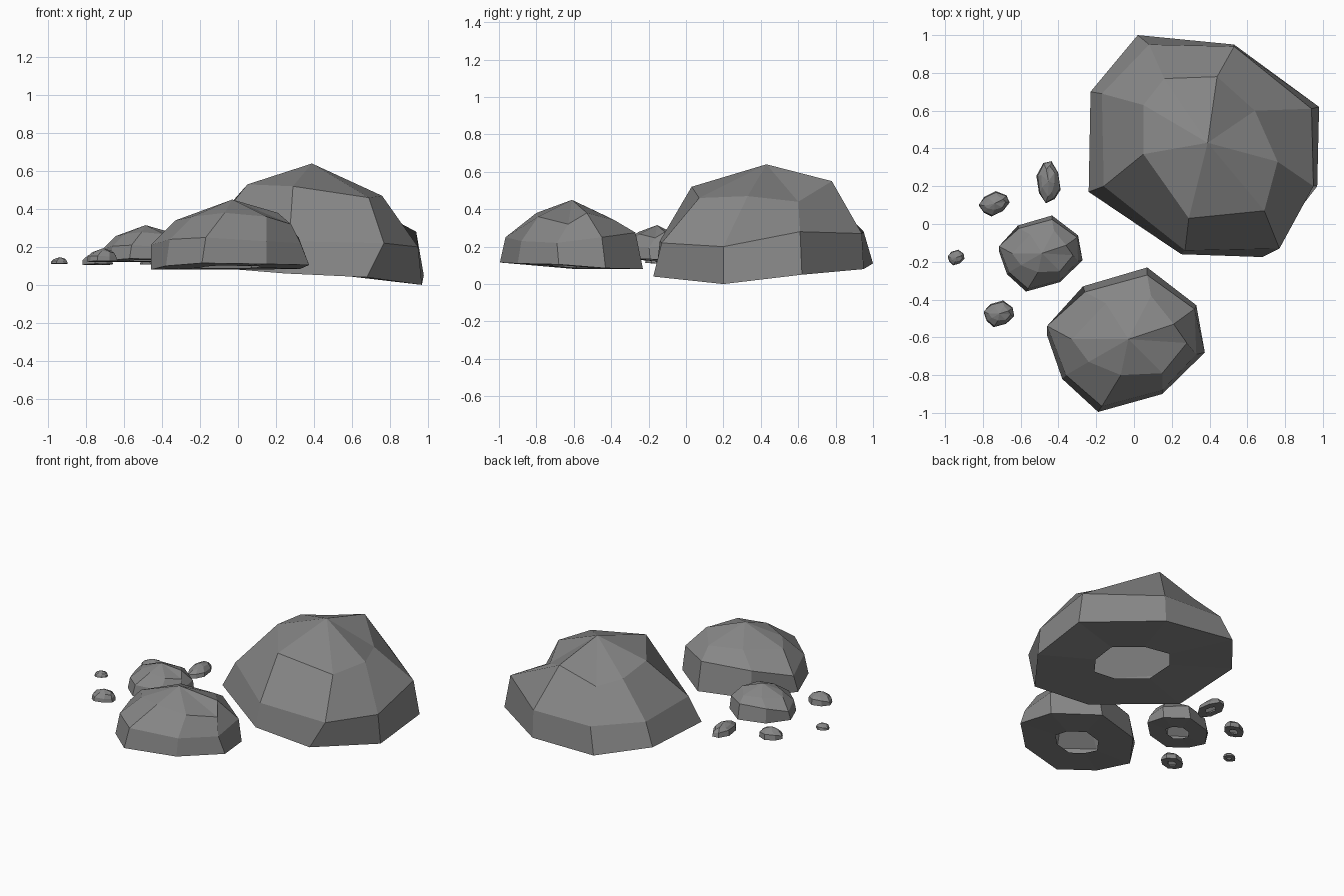
import bpy, bmesh
from math import radians
from mathutils import Vector, Matrix

if "Cube" in bpy.data.objects:
    bpy.data.objects.remove(bpy.data.objects["Cube"])

# Eight-sided rings, counter-clockwise: ground edge, shoulder, crown, then the peak
BOULDER = (
    [(-.24, .17, .10), (.25, -.16, .06), (.68, -.175, .04), (.97, .20, 0),
     (.98, .62, .05), (.53, .95, .08), (.02, 1.0, .11), (-.23, .70, .12)],
    [(-.16, .20, .27), (.27, -.14, .23), (.77, -.13, .22), (.95, .20, .20),
     (.94, .61, .28), (.53, .94, .27), (.08, .95, .28), (-.17, .69, .28)],
    [(.05, .37, .53), (.29, .03, .52), (.69, .07, .46), (.76, .33, .47),
     (.64, .60, .44), (.44, .78, .55), (.16, .77, .47), (.05, .63, .50)],
    (.39, .43, .64))
ROCK = (
    [(-.27, -.33, .08), (-.46, -.59, .08), (-.38, -.82, .10), (-.19, -.995, .115),
     (.15, -.90, .11), (.375, -.68, .105), (.33, -.43, .085), (.07, -.23, .08)],
    [(-.26, -.36, .26), (-.46, -.54, .21), (-.36, -.80, .24), (-.17, -.965, .25),
     (.15, -.88, .23), (.33, -.69, .22), (.32, -.45, .25), (.07, -.27, .275)],
    [(-.15, -.42, .36), (-.33, -.61, .34), (-.24, -.73, .36), (-.07, -.80, .38),
     (.15, -.79, .36), (.28, -.63, .32), (.21, -.53, .38), (.09, -.38, .34)],
    (-.03, -.61, .45))

stone = bpy.data.materials.new("dark_stone")
stone.diffuse_color = (.24, .24, .24, 1)
stone.use_nodes = True
stone.node_tree.nodes["Principled BSDF"].inputs["Base Color"].default_value = stone.diffuse_color


def rock(name, shape, matrix=Matrix()):
    """Faceted dome with a flat underside that has an open hole in the middle."""
    base, mid, crown, peak = shape
    centre = sum((Vector(p) for p in base), Vector()) / len(base)
    hole = [centre.lerp(Vector(p), .38) for p in base]
    bm = bmesh.new()
    rings = [[bm.verts.new(p) for p in ring] for ring in (hole, base, mid, crown)]
    top = bm.verts.new(peak)
    n = len(base)
    for i in range(n):
        j = (i + 1) % n
        for low, high in zip(rings, rings[1:]):
            bm.faces.new((low[i], low[j], high[j], high[i]))
        bm.faces.new((rings[-1][i], rings[-1][j], top))
    bm.transform(matrix)
    mesh = bpy.data.meshes.new(name)
    bm.to_mesh(mesh)
    bm.free()
    mesh.materials.append(stone)
    ob = bpy.data.objects.new(name, mesh)
    bpy.context.collection.objects.link(ob)


def small(name, x, y, z, length, width, height, turn=0):
    """Scaled copy of the medium rock, centred at x, y and resting at z."""
    m = (Matrix.Translation((x, y, z)) @ Matrix.Rotation(radians(turn), 4, 'Z')
         @ Matrix.Diagonal((length / .83, width / .76, height / .37, 1))
         @ Matrix.Translation((.045, .61, -.08)))
    rock(name, ROCK, m)


# Large and medium rocks
rock("large_boulder", BOULDER)
rock("medium_rock", ROCK)
small("small_rock", -.495, -.155, .12, .44, .40, .195)

# Pebbles
small("long_pebble", -.453, .222, .108, .22, .13, .07, 88)
small("left_pebble", -.74, .108, .105, .16, .125, .07, 12)
small("front_pebble", -.715, -.475, .12, .16, .14, .073)
small("tiny_pebble", -.942, -.177, .11, .088, .082, .036)
